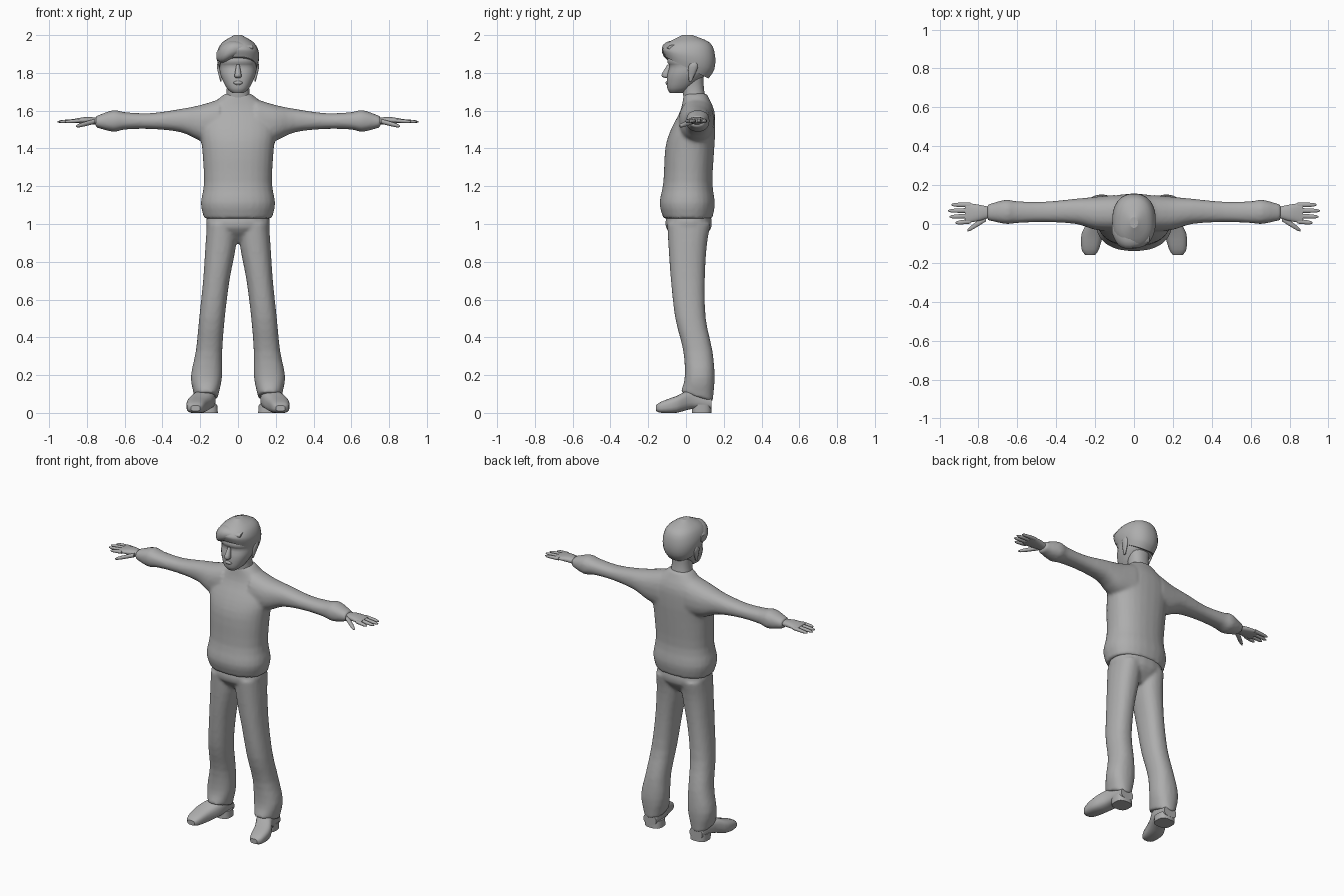
import bpy, bmesh, math

cube = bpy.data.objects.get("Cube")
if cube:
    bpy.data.objects.remove(cube, do_unlink=True)

grey = bpy.data.materials.new("plain_grey")
grey.use_nodes = True
colour = (0.42, 0.42, 0.42, 1)
grey.diffuse_color = colour
grey.node_tree.nodes["Principled BSDF"].inputs["Base Color"].default_value = colour


def level(z, half, front, back, mid=0, tilt=0):
    """Horizontal section at one height."""
    return z, mid - half, mid + half, front, back, tilt


def sleeve_cut(x, front, back, low, top):
    """Section facing sideways."""
    return x, front, back, low, top, 0


def shoe_cut(y, inner, outer, low, top):
    """Section facing forwards."""
    return y, inner, outer, low, top, 0


def smooth_path(rows, steps):
    """Pass a smooth curve through the given sections."""
    first = [2 * a - b for a, b in zip(rows[0], rows[1])]
    last = [2 * a - b for a, b in zip(rows[-1], rows[-2])]
    ends = [first, *rows, last]
    path = []
    for group in zip(ends, ends[1:], ends[2:], ends[3:]):
        for k in range(steps):
            t = k / steps
            path.append([b + t / 2 * (c - a + t * (2 * a - 5 * b + 4 * c - d + t * (3 * (b - c) + d - a)))
                         for a, b, c, d in zip(*group)])
    return path + [rows[-1]]


def loft(bm, axis, rows, side=1, sides=20, power=2.3, steps=3):
    """Skin rounded sections along an axis; side -1 mirrors the part."""
    rings = []
    for place, a0, a1, b0, b1, tilt in smooth_path(rows, steps):
        ring = []
        for i in range(sides):
            angle = math.tau * (i + 0.5) / sides
            c, s = math.cos(angle), math.sin(angle)
            u = math.copysign(abs(c) ** (2 / power), c) * (a1 - a0) / 2
            v = math.copysign(abs(s) ** (2 / power), s) * (b1 - b0) / 2
            point = [(a0 + a1) / 2 + u, (b0 + b1) / 2 + v]
            point.insert("xyz".index(axis), place + tilt * v)
            point[0] *= side
            ring.append(bm.verts.new(point))
        rings.append(ring)
    for low, high in zip(rings, rings[1:]):
        for i in range(sides):
            j = (i + 1) % sides
            bm.faces.new((low[i], low[j], high[j], high[i])).smooth = True
    bm.faces.new(rings[0])
    bm.faces.new(rings[-1])


def finger(bm, side, start, end, radius):
    """Tapered finger from its root to its tip."""
    rows = []
    for f, taper in ((0, 1), (0.5, 0.95), (0.85, 0.75), (1, 0.3)):
        x, y, z = (a + (b - a) * f for a, b in zip(start, end))
        r = radius * taper
        rows.append(sleeve_cut(x, y - r, y + r, z - r * 0.8, z + r * 0.8))
    loft(bm, "x", rows, side, sides=10, steps=2)


def finish(name, bm, blend=0):
    bmesh.ops.recalc_face_normals(bm, faces=bm.faces)
    mesh = bpy.data.meshes.new(name)
    bm.to_mesh(mesh)
    bm.free()
    mesh.materials.append(grey)
    ob = bpy.data.objects.new(name, mesh)
    bpy.context.collection.objects.link(ob)
    if blend:
        # Fuse overlapping volumes into one soft cloth surface
        fuse = ob.modifiers.new("fuse", "REMESH")
        fuse.mode = "VOXEL"
        fuse.voxel_size = 0.01
        fuse.use_smooth_shade = True
        soft = ob.modifiers.new("soften", "SMOOTH")
        soft.factor = 0.5
        soft.iterations = blend


def single(name, rows, axis="z", sides=20):
    bm = bmesh.new()
    loft(bm, axis, rows, sides=sides)
    finish(name, bm)


# Sweater: torso with hem band, and both sleeves with cuffs
torso = [
    level(z=1.03, half=.18, front=-.12, back=.14),
    level(z=1.11, half=.197, front=-.14, back=.153),
    level(z=1.22, half=.18, front=-.12, back=.14),
    level(z=1.4, half=.19, front=-.11, back=.15),
    level(z=1.5, half=.2, front=-.08, back=.155),
    level(z=1.6, half=.17, front=-.03, back=.15),
    level(z=1.69, half=.07, front=-.01, back=.11)]
sleeve = [
    sleeve_cut(x=.1, front=-.04, back=.15, low=1.42, top=1.66),
    sleeve_cut(x=.2, front=-.03, back=.14, low=1.44, top=1.63),
    sleeve_cut(x=.3, front=0, back=.13, low=1.485, top=1.61),
    sleeve_cut(x=.46, front=.01, back=.115, low=1.503, top=1.587),
    sleeve_cut(x=.6, front=.005, back=.117, low=1.5, top=1.592),
    sleeve_cut(x=.66, front=0, back=.125, low=1.488, top=1.603),
    sleeve_cut(x=.755, front=.02, back=.1, low=1.512, top=1.57)]
bm = bmesh.new()
loft(bm, "z", torso, sides=28)
for side in (1, -1):
    loft(bm, "x", sleeve, side)
finish("sweater", bm, blend=5)

# Trousers: seat and two flared legs
seat = [
    level(z=1.06, half=.16, front=-.1, back=.13),
    level(z=.98, half=.165, front=-.107, back=.135),
    level(z=.9, half=.06, front=-.03, back=.07)]
leg = [
    level(z=1, mid=.085, half=.08, front=-.1, back=.13),
    level(z=.88, mid=.092, half=.081, front=-.093, back=.11),
    level(z=.7, mid=.115, half=.07, front=-.08, back=.1),
    level(z=.5, mid=.138, half=.068, front=-.057, back=.105),
    level(z=.33, mid=.153, half=.07, front=-.015, back=.14),
    level(z=.19, mid=.167, half=.083, front=-.007, back=.152),
    level(z=.085, mid=.168, half=.062, front=-.028, back=.142, tilt=-.3)]
bm = bmesh.new()
loft(bm, "z", seat)
for side in (1, -1):
    loft(bm, "z", leg, side)
finish("trousers", bm, blend=4)

# Shoes with raised arch and heel block
shoe = [
    shoe_cut(y=-.16, inner=.2, outer=.25, low=.01, top=.04),
    shoe_cut(y=-.13, inner=.18, outer=.27, low=0, top=.06),
    shoe_cut(y=-.05, inner=.155, outer=.27, low=0, top=.09),
    shoe_cut(y=.03, inner=.12, outer=.23, low=.02, top=.12),
    shoe_cut(y=.135, inner=.12, outer=.21, low=.02, top=.08)]
heel = [
    level(z=0, mid=.162, half=.056, front=.03, back=.135),
    level(z=.045, mid=.165, half=.055, front=.03, back=.135)]

# Hands: palm, thumb and four fingers; ears share the mirroring
palm = [
    sleeve_cut(x=.73, front=.035, back=.085, low=1.525, top=1.56),
    sleeve_cut(x=.8, front=.015, back=.1, low=1.53, top=1.567),
    sleeve_cut(x=.87, front=.003, back=.11, low=1.536, top=1.556)]
ear = [
    level(z=1.755, mid=.09, half=.004, front=.015, back=.03),
    level(z=1.83, mid=.1, half=.012, front=.012, back=.063),
    level(z=1.86, mid=.1, half=.006, front=.025, back=.055)]
for side, label in ((1, "left"), (-1, "right")):
    bm = bmesh.new()
    loft(bm, "y", shoe, side, power=2.8)
    loft(bm, "z", heel, side, power=2.8, steps=1)
    finish(label + "_shoe", bm)

    bm = bmesh.new()
    loft(bm, "x", palm, side)
    finger(bm, side, start=(.76, .03, 1.543), end=(.857, -.033, 1.517), radius=.016)
    for i in range(4):
        reach = .956 - .012 * (i - 1.8) ** 2
        finger(bm, side, start=(.84, .014 + .028 * i, 1.547),
               end=(reach, .006 + .031 * i, 1.541), radius=.0125)
    finish(label + "_hand", bm)

    bm = bmesh.new()
    loft(bm, "z", ear, side, sides=10)
    finish(label + "_ear", bm)

# Neck, and head with jaw, eye hollow and brow
single("neck", [
    level(z=1.64, half=.07, front=-.01, back=.11),
    level(z=1.72, half=.06, front=-.02, back=.095),
    level(z=1.8, half=.07, front=-.03, back=.095)])
single("head", [
    level(z=1.693, half=.03, front=-.085, back=-.02),
    level(z=1.72, half=.06, front=-.1, back=.03),
    level(z=1.785, half=.092, front=-.1, back=.1),
    level(z=1.835, half=.099, front=-.088, back=.125),
    level(z=1.87, half=.1, front=-.1, back=.135),
    level(z=1.96, half=.06, front=-.06, back=.09)], sides=24)

# Nose and lips
single("nose", [
    level(z=1.772, half=.012, front=-.108, back=-.08),
    level(z=1.787, half=.019, front=-.13, back=-.08),
    level(z=1.845, half=.008, front=-.098, back=-.07)], sides=10)
single("lips", [
    level(z=1.737, half=.016, front=-.103, back=-.08),
    level(z=1.747, half=.026, front=-.109, back=-.08),
    level(z=1.758, half=.016, front=-.103, back=-.08)], sides=10)

# Hair: cap sloping down to the nape, and a swept fringe
single("hair", [
    level(z=1.828, half=.1, front=-.11, back=.12, tilt=-.5),
    level(z=1.865, half=.11, front=-.122, back=.15, tilt=-.35),
    level(z=1.91, half=.11, front=-.122, back=.155, tilt=-.15),
    level(z=1.96, half=.085, front=-.097, back=.127),
    level(z=2, half=.02, front=-.02, back=.035)], sides=28)
single("fringe", [
    sleeve_cut(x=-.113, front=-.05, back=.01, low=1.87, top=1.91),
    sleeve_cut(x=-.08, front=-.11, back=.02, low=1.852, top=1.95),
    sleeve_cut(x=-.02, front=-.128, back=.02, low=1.878, top=1.972),
    sleeve_cut(x=.08, front=-.095, back=.02, low=1.92, top=1.95)], axis="x")
